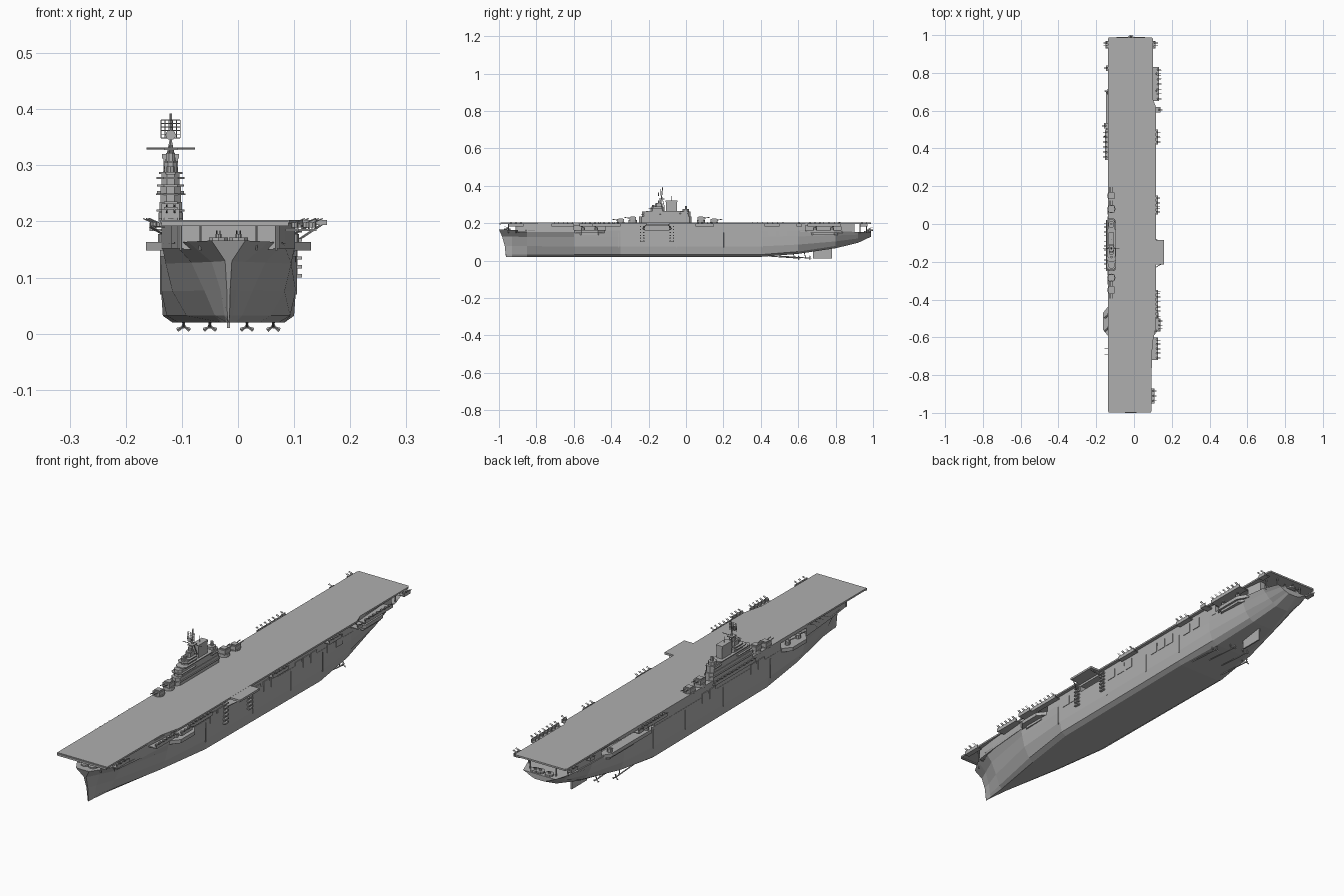
import bpy, bmesh, math
from mathutils import Vector

old = bpy.data.objects.get("Cube")
if old:
    bpy.data.objects.remove(old, do_unlink=True)

grey = bpy.data.materials.new("navy grey")
grey.use_nodes = True
COLOUR = (0.43, 0.43, 0.43, 1)
grey.diffuse_color = COLOUR
for node in grey.node_tree.nodes:
    if node.type == 'BSDF_PRINCIPLED':
        node.inputs["Base Color"].default_value = COLOUR

CX = -0.017      # hull centreline
IX = -0.12       # island centreline
SIDES = {"left": 1, "right": -1}


def finish(name, bm):
    bmesh.ops.recalc_face_normals(bm, faces=bm.faces[:])
    mesh = bpy.data.meshes.new(name)
    bm.to_mesh(mesh)
    bm.free()
    mesh.materials.append(grey)
    obj = bpy.data.objects.new(name, mesh)
    bpy.context.collection.objects.link(obj)
    return obj


def add_prism(bm, outline, z0, z1):
    low = [bm.verts.new((x, y, z0)) for x, y in outline]
    high = [bm.verts.new((x, y, z1)) for x, y in outline]
    bm.faces.new(low)
    bm.faces.new(high)
    for i in range(len(low)):
        j = (i + 1) % len(low)
        bm.faces.new((low[i], low[j], high[j], high[i]))


def add_box(bm, x, y, z):
    add_prism(bm, [(x[0], y[0]), (x[1], y[0]), (x[1], y[1]), (x[0], y[1])], *z)


def add_rod(bm, p, q, r, n=6, r2=None):
    p, q = Vector(p), Vector(q)
    turn = (q - p).to_track_quat('Z', 'Y').to_matrix().to_4x4()
    turn.translation = (p + q) / 2
    bmesh.ops.create_cone(bm, cap_ends=True, segments=n, radius1=r,
                          radius2=r if r2 is None else r2, depth=(q - p).length, matrix=turn)


def add_gun(bm, x, y, z, dx, dy, size=1.0):
    # small mount with a pair of barrels
    add_rod(bm, (x, y, z), (x, y, z + .01 * size), .007 * size, 8)
    for k in (-.003, .003):
        a = Vector((x - dy * k, y + dx * k, z + .009 * size))
        add_rod(bm, a, a + Vector((dx, dy, .45)) * .02 * size, .0012, 5)


# Hull: y, keel z, deck z, then half widths from the flat bottom up to the deck
stations = [
    (-.963, .02, .166, .001, .002, .003, .006, .03),
    (-.93, .02, .164, .003, .007, .014, .03, .072),
    (-.85, .02, .162, .012, .024, .043, .066, .098),
    (-.6, .02, .16, .055, .075, .1, .112, .119),
    (-.35, .02, .16, .09, .11, .12, .12, .12),
    (.4, .02, .16, .1, .117, .12, .12, .12),
    (.6, .036, .16, .075, .1, .115, .118, .12),
    (.8, .066, .157, .05, .07, .09, .105, .112),
    (.92, .095, .153, .03, .045, .065, .085, .1),
    (.99, .128, .15, .02, .03, .045, .06, .075)]
bm = bmesh.new()
rings = []
for i, (y, zb, zt, *widths) in enumerate(stations):
    heights = [zb, zb + .012, zb + .4 * (zt - zb), zb + .75 * (zt - zb), zt]
    if i == len(stations) - 1:
        heights[1] = zb + .003
    half = []
    for w, z in zip(widths, heights):
        rake = .037 * ((z - zb) / (zt - zb)) ** 2 if i == 0 else 0
        half.append((w, y - rake, z))
    pts = [(CX + w, a, z) for w, a, z in reversed(half)] + [(CX - w, a, z) for w, a, z in half]
    rings.append([bm.verts.new(p) for p in pts])
for a, b in zip(rings, rings[1:]):
    for i in range(len(a)):
        j = (i + 1) % len(a)
        bm.faces.new((a[i], a[j], b[j], b[i]))
bm.faces.new(rings[0])
bm.faces.new(rings[-1])
finish("hull", bm)

# Hangar: narrow core plus side walls, leaving open gun and lift bays
beam = [(-.9, .09), (-.8, .102), (-.6, .119), (.62, .119), (.8, .108), (.9, .095)]


def half_beam(y):
    for (a, wa), (b, wb) in zip(beam, beam[1:]):
        if a <= y <= b:
            return wa + (wb - wa) * (y - a) / (b - a)


bm = bmesh.new()
add_box(bm, (CX - .08, CX + .08), (-.9, .89), (.15, .197))
walls = {"left": [(-.9, -.6), (-.43, -.22), (-.09, .64), (.83, .9)],
         "right": [(-.9, -.6), (-.43, .4), (.74, .9)]}
for side, s in SIDES.items():
    for a, b in walls[side] + [(-.9, .9)]:
        z0 = .187 if (a, b) == (-.9, .9) else .152
        ys = [a] + [y for y, w in beam if a < y < b] + [b]
        line = [(CX + s * half_beam(y), y) for y in ys]
        add_prism(bm, line + [(CX + s * .07, b), (CX + s * .07, a)], z0, .1975)
finish("hangar", bm)

# Flight deck with side lift
bm = bmesh.new()
deck = [(-.138, -.993), (.092, -.993), (.095, -.64), (.116, -.55),
        (.116, .62), (.1, .66), (.1, .98), (.095, .988), (-.133, .988), (-.138, .98)]
add_prism(bm, deck, .196, .203)
add_box(bm, (-.136, .09), (-.997, -.99), (.192, .2))
finish("flight_deck", bm)
bm = bmesh.new()
add_box(bm, (.11, .159), (-.215, -.085), (.194, .2025))
for y in (-.235, -.075):
    for k in range(6):
        add_box(bm, (.1, .114), (y - .012, y + .012), (.1 + .016 * k, .106 + .016 * k))
    add_box(bm, (.1, .106), (y - .006, y + .006), (.1, .195))
    add_rod(bm, (.104, y, .165), (.15, y * .7 - .045, .195), .002)
finish("side_lift", bm)

# Hull side doors and vertical pipes
bm = bmesh.new()
doors = {"left": [-.31, -.26, -.02, .04, .09, .25, .3, .35, .46, .52],
         "right": [-.3, -.25, .02, .07]}
for side, s in SIDES.items():
    face = CX + s * .12
    for y in doors[side]:
        add_box(bm, sorted((face - s * .01, face + s * .002)), (y - .02, y + .02), (.135, .175))
    for y in (-.36, -.05, .2, .41):
        add_rod(bm, (face, y, .07), (face, y, .15), .002)
finish("side_doors", bm)

# Gun sponsons and their mounts
bm = bmesh.new()
guns = bmesh.new()
bays = {"left": [(-.6, -.43), (.64, .83)], "right": [(-.6, -.43), (.4, .74)]}
for side, s in SIDES.items():
    for a, b in bays[side]:
        d = .03 if a < 0 else .014
        x0, x1 = CX + s * .09, CX + s * (.117 + d)
        edge = [(x0, a - .03), (x1, a + .04), (x1, b - .04), (x0, b + .03)]
        add_prism(bm, edge, .148, .163)
        mid = [(x0 * .98, a), (CX + s * .122, a + .04), (CX + s * .122, b - .04), (x0 * .98, b)]
        add_prism(bm, mid, .138, .149)
        for y in (a + .05, b - .05):
            add_gun(guns, CX + s * .115, y, .163, s * .8, -.6 if a < 0 else .6, 1.5)
finish("gun_sponsons", bm)

# Deck edge galleries: inner x, outer x, y range
galleries = [(.09, .133, .65, .83), (.1, .14, .59, .62), (.105, .128, .42, .5),
             (.105, .127, .05, .15), (.105, .128, -.5, -.35), (.105, .14, -.57, -.5),
             (.09, .128, -.72, -.6), (.085, .108, -.95, -.87), (.09, .115, .93, .97),
             (-.153, -.13, .34, .5), (-.158, -.13, .505, .535), (-.148, -.13, .81, .84),
             (-.15, -.13, .93, .97), (-.147, -.13, -.25, .02)]
bm = bmesh.new()
for x0, x1, y0, y1 in galleries:
    add_box(bm, (x0, x1), (y0, y1), (.183, .187))
    out = x1 if x1 > 0 else x0
    s = 1 if out > 0 else -1
    add_box(bm, sorted((out, out - s * .002)), (y0, y1), (.183, .198))
    count = max(1, round((y1 - y0) / .025))
    for k in range(count):
        add_gun(guns, out - s * .007, y0 + (k + .5) * (y1 - y0) / count, .189, s, 0, .9)
finish("deck_galleries", bm)

# Bow and stern gun tubs, deck posts
bm = bmesh.new()
for x, y, z in [(-.035, -.955, .163), (.001, -.955, .163), (-.05, .97, .15), (.016, .97, .15),
                (-.017, .982, .158)]:
    add_rod(bm, (x, y, z), (x, y, z + .008), .018, 10)
    add_gun(guns, x, y, z + .007, 0, -1 if y < 0 else 1, .75)
for s in SIDES.values():
    for x, y in ((.05, -.95), (.085, -.91), (.06, .965), (.09, .93)):
        add_rod(bm, (CX + s * x, y, .148), (CX + s * x, y, .197), .0025)
finish("end_gun_tubs", bm)
finish("light_guns", guns)

# Island: stacked decks, each as half width, y range, z range
levels = [(.02, -.25, .03, .2, .235), (.018, -.235, .025, .235, .262), (.026, -.24, -.13, .247, .25),
          (.024, -.215, -.02, .262, .266), (.016, -.19, -.115, .262, .285),
          (.025, -.2, -.12, .276, .279), (.021, -.185, -.12, .285, .288),
          (.011, -.165, -.125, .288, .305), (.013, -.16, -.13, .305, .308),
          (.008, -.15, -.13, .308, .322), (.024, -.04, .02, .25, .254),
          (.014, -.02, .015, .262, .275), (.025, -.25, .03, .218, .221)]
bm = bmesh.new()
for w, y0, y1, z0, z1 in levels:
    c = min(w * .6, .012)
    add_prism(bm, [(IX - w + c, y0), (IX + w - c, y0), (IX + w, y0 + c), (IX + w, y1 - c),
                   (IX + w - c, y1), (IX - w + c, y1), (IX - w, y1 - c), (IX - w, y0 + c)], z0, z1)
finish("island", bm)
bm = bmesh.new()
add_box(bm, (IX - .013, IX + .013), (-.108, -.048), (.26, .316))
add_box(bm, (IX - .015, IX + .015), (-.11, -.046), (.312, .32))
finish("funnel", bm)

# Twin turrets fore and aft of the island
bm = bmesh.new()
for y, z, d in [(-.35, .203, -1), (-.285, .213, -1), (.08, .213, 1), (.15, .203, 1)]:
    add_rod(bm, (IX, y, .2), (IX, y, z + .003), .022, 12)
    add_box(bm, (IX - .016, IX + .016), (y - .018, y + .018), (z, z + .019))
    add_box(bm, (IX - .012, IX + .012), (y - .012, y + .012), (z + .018, z + .023))
    for x in (IX - .007, IX + .007):
        add_rod(bm, (x, y, z + .011), (x, y + d * .045, z + .018), .002)
finish("turrets", bm)

# Mast, yard and radar aerials
bm = bmesh.new()
add_rod(bm, (IX, -.135, .3), (IX, -.125, .392), .0025)
for dx in (-.012, .012):
    add_rod(bm, (IX + dx, -.115, .285), (IX, -.13, .345), .002)
add_rod(bm, (IX - .043, -.13, .33), (IX + .043, -.13, .33), .0017)
add_box(bm, (IX - .012, IX + .012), (-.145, -.115), (.327, .331))
for k in range(6):
    t = k / 5
    x, z = IX - .017 + .034 * t, .349 + .032 * t
    add_rod(bm, (x, -.138, .349), (x, -.138, .381), .0008, 4)
    add_rod(bm, (IX - .017, -.138, z), (IX + .017, -.138, z), .0008, 4)
add_rod(bm, (IX, -.15, .354), (IX, -.145, .354), .009, 12)
add_rod(bm, (IX, -.08, .32), (IX, -.08, .345), .0015)
add_rod(bm, (IX, -.175, .288), (IX, -.175, .298), .007, 8)
add_rod(bm, (IX, -.0, .275), (IX, -.0, .292), .006, 8)
for y in (-.72, -.69, -.66, -.63):
    add_rod(bm, (-.13, y, .19), (-.155, y, .192), .001, 4)
finish("mast_and_radar", bm)

# Rudder, shafts and propellers
bm = bmesh.new()
add_box(bm, (CX - .003, CX + .003), (.68, .78), (.01, .07))
finish("rudder", bm)
bm = bmesh.new()
for dx, y in [(-.08, .6), (-.033, .66), (.033, .66), (.08, .6)]:
    x = CX + dx
    add_rod(bm, (x, y - .16, .024), (x, y, .013), .0025)
    add_rod(bm, (x, y - .02, .014), (x, y - .03, .05), .002)
    add_rod(bm, (x, y, .013), (x, y + .012, .013), .004, 8, .001)
    for k in range(3):
        a = math.radians(90 + 120 * k)
        tip = Vector((math.cos(a), .25, math.sin(a))) * .0125
        add_rod(bm, (x, y, .013), Vector((x, y, .013)) + tip, .001, 4, .004)
finish("propellers", bm)
